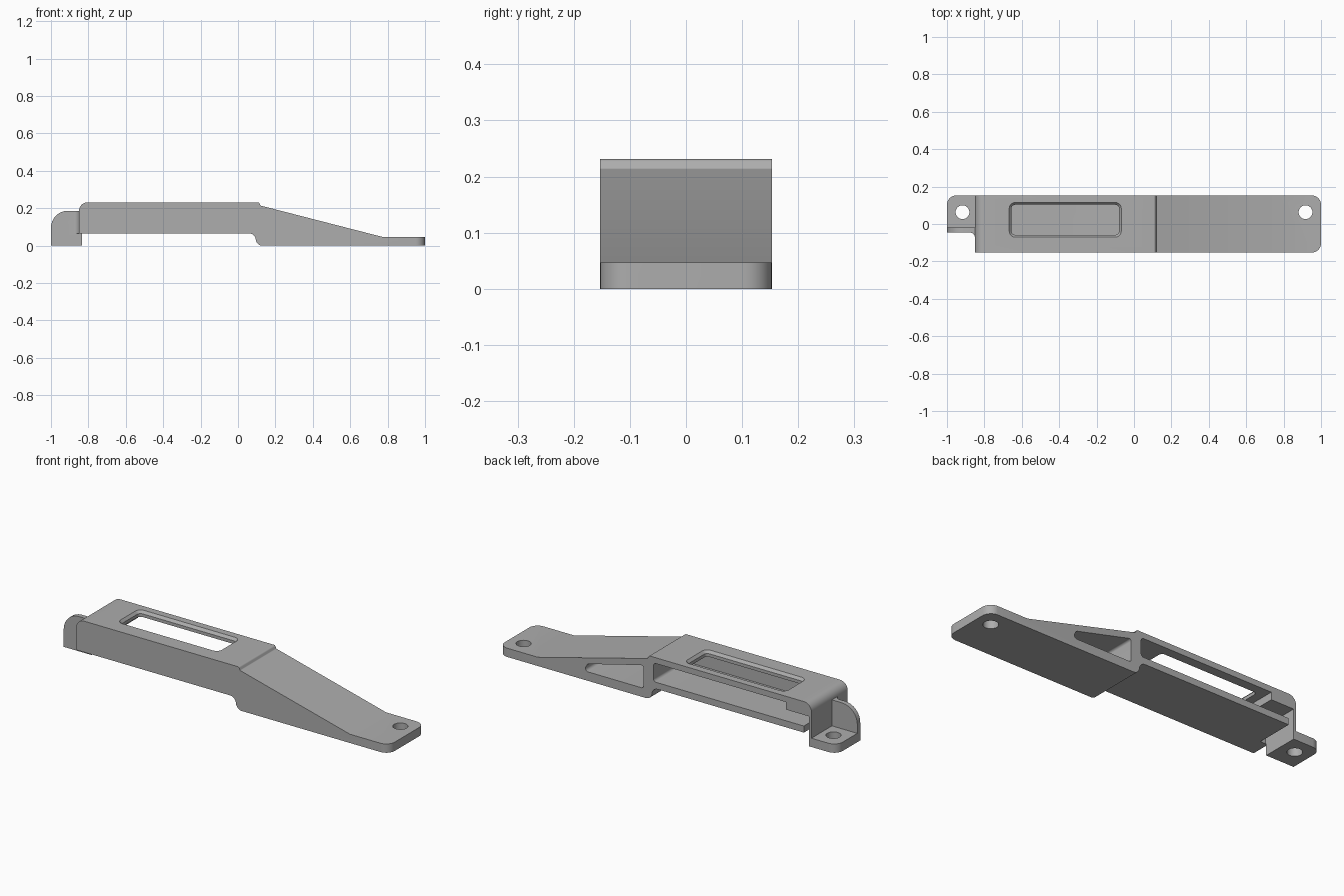
import bpy, bmesh
from math import pi, cos, sin
from mathutils import Vector

if "Cube" in bpy.data.objects:
    bpy.data.objects.remove(bpy.data.objects["Cube"])

grey = bpy.data.materials.new("plain grey")
grey.use_nodes = True
colour = (0.42, 0.42, 0.42, 1)
grey.diffuse_color = colour
grey.node_tree.nodes["Principled BSDF"].inputs["Base Color"].default_value = colour


def rounded(corners, steps=8):
    """Outline from (u, v, radius) corners, each filleted."""
    out, n = [], len(corners)
    for i, (u, v, r) in enumerate(corners):
        p = Vector((u, v))
        if r == 0:
            out.append(p)
            continue
        a = (Vector(corners[i - 1][:2]) - p).normalized()
        b = (Vector(corners[(i + 1) % n][:2]) - p).normalized()
        half = a.angle(b) / 2
        mid = p + (a + b).normalized() * (r / sin(half))
        start = p + a * (r * cos(half) / sin(half)) - mid
        sweep = (p + b * (r * cos(half) / sin(half)) - mid).angle_signed(start)
        for k in range(steps + 1):
            t = sweep * k / steps
            out.append(mid + Vector((start.x * cos(t) - start.y * sin(t),
                                     start.x * sin(t) + start.y * cos(t))))
    return out


def box(u0, u1, v0, v1, r=0):
    return rounded([(u0, v0, r), (u1, v0, r), (u1, v1, r), (u0, v1, r)])


def circle(u, v, r, n=32):
    return [Vector((u + r * cos(2 * pi * i / n), v + r * sin(2 * pi * i / n))) for i in range(n)]


def prism(name, outline, axis, lo, hi, end=None):
    """Extrude an outline along y (side profile) or z (plan)."""
    place = (lambda p, d: (p.x, d, p.y)) if axis == "y" else (lambda p, d: (p.x, p.y, d))
    bm = bmesh.new()
    a = [bm.verts.new(place(p, lo)) for p in outline]
    b = [bm.verts.new(place(p, hi)) for p in (end or outline)]
    bm.faces.new(a)
    bm.faces.new(b[::-1])
    for i in range(len(a)):
        j = (i + 1) % len(a)
        bm.faces.new((a[i], b[i], b[j], a[j]))
    bmesh.ops.recalc_face_normals(bm, faces=bm.faces)
    mesh = bpy.data.meshes.new(name)
    bm.to_mesh(mesh)
    bm.free()
    ob = bpy.data.objects.new(name, mesh)
    bpy.context.collection.objects.link(ob)
    mesh.materials.append(grey)
    return ob


def combine(target, tool, operation):
    mod = target.modifiers.new(operation, "BOOLEAN")
    mod.operation, mod.object, mod.solver = operation, tool, "EXACT"
    bpy.context.view_layer.objects.active = target
    bpy.ops.object.modifier_apply(modifier=mod.name)
    bpy.data.objects.remove(tool)


BACK, FRONT = 0.153, -0.153

# Main bracket: raised housing, sloping arm and flat tab
body = prism("bracket_body", rounded([
    (-0.85, 0.065, 0), (0.09, 0.065, 0.035), (0.1, 0, 0.035), (1, 0, 0),
    (1, 0.047, 0), (0.77, 0.047, 0), (0.12, 0.214, 0.006),
    (0.112, 0.231, 0.01), (-0.85, 0.231, 0.045)]), "y", FRONT, BACK)

# Rounded plan of the tab end
plan = rounded([(-1.1, FRONT, 0), (1, FRONT, 0.05), (1, BACK, 0.05), (-1.1, BACK, 0)])
combine(body, prism("plan_cutter", plan, "z", -0.1, 0.4), "INTERSECT")

# Housing cavity, open at the back, with a deeper lip at the closed end
cavity = rounded([(-0.835, 0.1, 0), (0.085, 0.1, 0.015), (0.085, 0.2, 0.015),
                  (-0.7, 0.2, 0), (-0.7, 0.16, 0), (-0.835, 0.16, 0)])
combine(body, prism("cavity_cutter", cavity, "y", -0.125, 0.3), "DIFFERENCE")
gap = box(-0.835, -0.805, -0.05, 0.3)
combine(body, prism("gap_cutter", gap, "z", -0.1, 0.13), "DIFFERENCE")

# Lightening pocket in the arm
pocket = rounded([(0.145, 0.048, 0.012), (0.5, 0.048, 0.016),
                  (0.475, 0.09, 0.014), (0.145, 0.172, 0.012)])
combine(body, prism("pocket_cutter", pocket, "y", -0.125, 0.3), "DIFFERENCE")

# Foot plate, its end wall and the side rib
foot = rounded([(-1, -0.045, 0), (-0.835, -0.045, 0), (-0.835, BACK, 0), (-1, BACK, 0.05)])
combine(body, prism("foot_plate", foot, "z", 0, 0.047), "UNION")
combine(body, prism("end_wall", box(-0.85, -0.835, -0.045, BACK), "z", 0, 0.18), "UNION")
rib = rounded([(-1, 0, 0), (-0.84, 0, 0), (-0.84, 0.186, 0), (-1, 0.186, 0.09)])
combine(body, prism("side_rib", rib, "y", -0.045, -0.02), "UNION")
fillet = [Vector((-0.84, -0.04)), Vector((-0.88, -0.04))] + [
    Vector((-0.88 + 0.03 * sin(t * pi / 12), -0.075 + 0.03 * cos(t * pi / 12))) for t in range(7)
] + [Vector((-0.84, -0.075))]
combine(body, prism("rib_fillet", fillet, "z", 0.065, 0.186), "UNION")

# Screw holes at both ends
for x in (-0.917, 0.917):
    combine(body, prism("hole_cutter", circle(x, 0.063, 0.037), "z", -0.1, 0.15), "DIFFERENCE")

# Window in the housing roof with a chamfered rim
inner = box(-0.655, -0.08, -0.058, 0.103, 0.02)
outer = box(-0.668, -0.067, -0.071, 0.116, 0.033)
combine(body, prism("window_cutter", inner, "z", 0.17, 0.3), "DIFFERENCE")
combine(body, prism("rim_cutter", inner, "z", 0.217, 0.232, outer), "DIFFERENCE")

bpy.ops.object.select_all(action="DESELECT")
body.select_set(True)
bpy.context.view_layer.objects.active = body
bpy.ops.object.shade_smooth_by_angle(angle=0.5)
